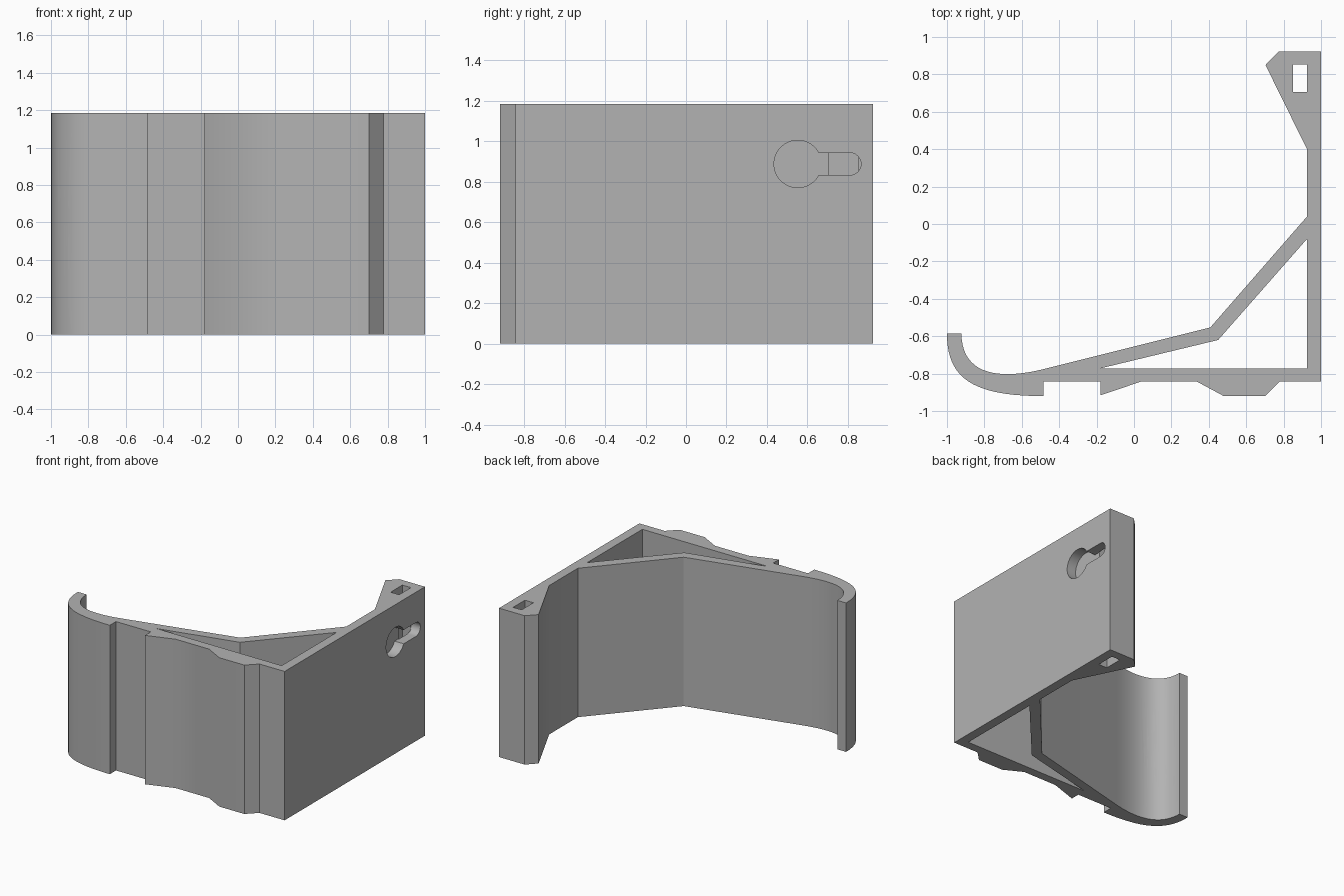
import bpy, bmesh, math
from mathutils import Vector, Matrix

if "Cube" in bpy.data.objects:
    bpy.data.objects.remove(bpy.data.objects["Cube"])

H = 1.185  # bracket height

grey = bpy.data.materials.new("plain grey")
grey.diffuse_color = (0.45, 0.45, 0.45, 1)
grey.use_nodes = True
grey.node_tree.nodes["Principled BSDF"].inputs["Base Color"].default_value = grey.diffuse_color


def bezier(a, b, c, d, n=20):
    """Points of a cubic curve, both ends included."""
    pts = []
    for i in range(n + 1):
        t = i / n
        s = 1 - t
        pts.append(tuple(s**3 * p + 3*s*s*t * q + 3*s*t*t * r + t**3 * u
                         for p, q, r, u in zip(a, b, c, d)))
    return pts


def prism(name, pts, low, high, matrix=Matrix()):
    """Extrude a flat outline from low to high, then place it."""
    bm = bmesh.new()
    face = bm.faces.new([bm.verts.new((x, y, low)) for x, y in pts])
    top = bmesh.ops.extrude_face_region(bm, geom=[face])["geom"]
    bmesh.ops.translate(bm, vec=(0, 0, high - low),
                        verts=[v for v in top if isinstance(v, bmesh.types.BMVert)])
    bm.transform(matrix)
    bmesh.ops.recalc_face_normals(bm, faces=bm.faces)
    mesh = bpy.data.meshes.new(name)
    bm.to_mesh(mesh)
    bm.free()
    mesh.materials.append(grey)
    obj = bpy.data.objects.new(name, mesh)
    bpy.context.collection.objects.link(obj)
    return obj


# Bracket body: wall plate, brace, hook and front ribs in one outline
outline = [(1, -0.84), (1, 0.923), (0.775, 0.923), (0.703, 0.85),
           (0.925, 0.4), (0.925, 0.04), (0.408, -0.553)]
outline += bezier((-0.48, -0.775), (-0.70, -0.83), (-0.92, -0.82), (-0.923, -0.585))
outline += bezier((-1, -0.585), (-1, -0.82), (-0.87, -0.92), (-0.485, -0.92))
outline += [(-0.485, -0.842), (-0.178, -0.842), (-0.178, -0.915), (0.04, -0.842),
            (0.335, -0.842), (0.48, -0.92), (0.70, -0.92), (0.778, -0.842), (1, -0.842)]
outline[0:1] = []
bracket = prism("bracket", outline, 0, H)

cutters = []

# Triangular opening behind the brace, and the rectangular pin channel
cutters.append(prism("brace_opening", [(-0.18, -0.772), (0.925, -0.772),
                                       (0.925, -0.08), (0.45, -0.62)], -0.1, H + 0.1))
cutters.append(prism("pin_channel", [(0.85, 0.705), (0.925, 0.705),
                                     (0.925, 0.853), (0.85, 0.853)], -0.1, H + 0.1))

# Keyhole recesses in the wall plate
to_side = Matrix(((0, 0, 1, 0), (1, 0, 0, 0), (0, 1, 0, 0), (0, 0, 0, 1)))
R, W = 0.117, 0.055
start = math.asin(W / R)
for z in (0.30, 0.888):
    arc = [start + (2 * math.pi - 2 * start) * i / 40 for i in range(41)]
    key = [(0.552 + R * math.cos(a), z + R * math.sin(a)) for a in arc]
    ends = [-math.pi / 2 + math.pi * i / 12 for i in range(13)]
    key += [(0.81 + W * math.cos(a), z + W * math.sin(a)) for a in ends]
    cutters.append(prism("keyhole_cutter", key, 0.92, 1.1, to_side))

# Tapered half-round opening in the hook, leaving a thin strip at its tip
half = [(-math.sin(math.pi * i / 32), math.cos(math.pi * i / 32)) for i in range(33)]
hook_cut = prism("hook_cutter", half, -1.05, -0.70, to_side)
for v in hook_cut.data.vertices:
    r = 0.28 - 0.31 * (v.co.x + 1)
    v.co = Vector((v.co.x, -0.592 + v.co.y * r, H / 2 + v.co.z * r))
cutters.append(hook_cut)

for c in cutters:
    c.hide_render = True
    m = bracket.modifiers.new(c.name, 'BOOLEAN')
    m.operation = 'DIFFERENCE'
    m.solver = 'EXACT'
    m.object = c

# Apply the cuts, drop the cutters and smooth the curved faces
bpy.context.view_layer.objects.active = bracket
bracket.select_set(True)
for m in list(bracket.modifiers):
    bpy.ops.object.modifier_apply(modifier=m.name)
for c in cutters:
    bpy.data.objects.remove(c)
bpy.ops.object.shade_smooth_by_angle(angle=math.radians(30))
